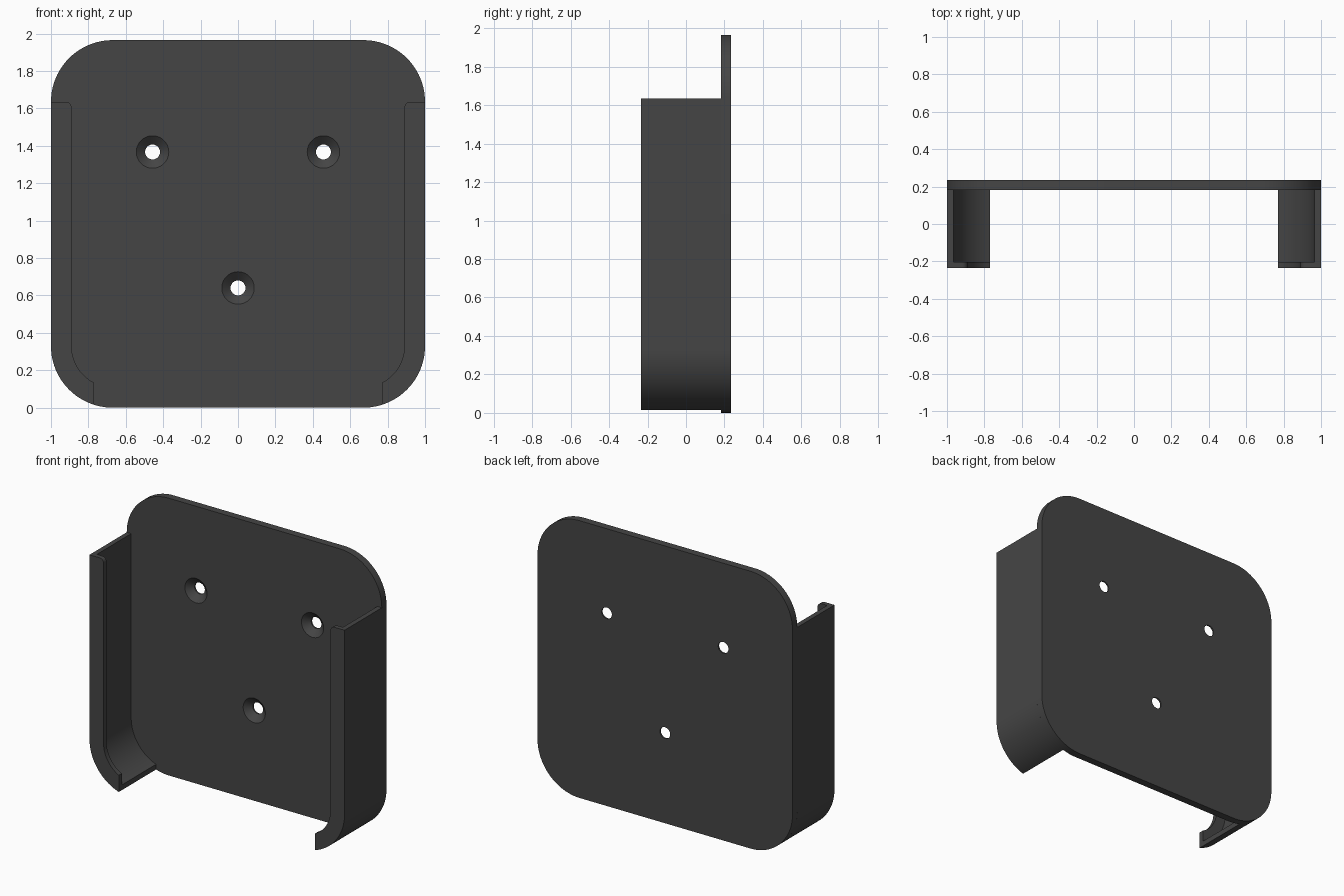
import bpy, bmesh
from math import pi, sin, cos, acos, radians

if "Cube" in bpy.data.objects:
    bpy.data.objects.remove(bpy.data.objects["Cube"])

H, R = 1.965, 0.33                   # plate height, corner radius
BACK, FACE, FRONT = 0.235, 0.182, -0.235
SEG = 24


def finish(name, bm):
    bmesh.ops.recalc_face_normals(bm, faces=bm.faces)
    me = bpy.data.meshes.new(name)
    bm.to_mesh(me)
    bm.free()
    ob = bpy.data.objects.new(name, me)
    bpy.context.collection.objects.link(ob)
    mat = bpy.data.materials.get("dark_plastic")
    me.materials.append(mat)
    return ob


def activate(ob):
    bpy.ops.object.select_all(action='DESELECT')
    ob.select_set(True)
    bpy.context.view_layer.objects.active = ob


def loft(bm, rings):
    """Skin closed rings of equal length and cap both ends."""
    vs = [[bm.verts.new(p) for p in ring] for ring in rings]
    n = len(vs[0])
    for a, b in zip(vs, vs[1:]):
        for i in range(n):
            j = (i + 1) % n
            bm.faces.new((a[i], a[j], b[j], b[i]))
    bm.faces.new(vs[0])
    bm.faces.new(vs[-1])


mat = bpy.data.materials.new("dark_plastic")
mat.diffuse_color = (0.06, 0.06, 0.06, 1)
mat.use_nodes = True
mat.node_tree.nodes["Principled BSDF"].inputs["Base Color"].default_value = mat.diffuse_color

# back plate: rounded square
outline = []
for k, (cx, cz) in enumerate([(1 - R, H - R), (R - 1, H - R), (R - 1, R), (1 - R, R)]):
    for i in range(SEG + 1):
        a = (k + i / SEG) * pi / 2
        outline.append((cx + R * cos(a), cz + R * sin(a)))
bm = bmesh.new()
loft(bm, [[(x, y, z) for x, z in outline] for y in (FACE, BACK)])
plate = finish("back_plate", bm)

# countersunk screw holes: lathed cutters
bm = bmesh.new()
for hx, hz in ((-0.457, 1.367), (0.457, 1.367), (0, 0.64)):
    loft(bm, [[(hx + r * cos(2 * pi * i / 48), y, hz + r * sin(2 * pi * i / 48))
               for i in range(48)]
              for r, y in ((0.098, FACE - 0.01), (0.04, FACE + 0.042), (0.04, BACK + 0.02))])
cutter = finish("screw_hole_cutter", bm)
cutter.hide_render = True
mod = plate.modifiers.new("holes", 'BOOLEAN')
mod.operation = 'DIFFERENCE'
mod.solver = 'EXACT'
mod.object = cutter
activate(plate)
bpy.ops.object.modifier_apply(modifier=mod.name)
bpy.data.objects.remove(cutter)
bpy.ops.object.shade_smooth_by_angle(angle=radians(30))

# side rail: L-shaped section swept down the side and round the lower corner
WALL, LIP, LIP_Y, END_X, TOP = 0.035, 0.11, -0.202, -0.77, H - R
ROUND = 0.03


def section(lip, place):
    prof = [(0, FACE), (0, FRONT), (lip, FRONT), (lip, LIP_Y), (WALL, LIP_Y), (WALL, FACE)]
    ring = []
    for d, y in prof:
        x, z = place(d)
        ring.append((x, y, z))
    return ring


def corner(t):
    def place(d):
        r = R - d
        end = 2 * pi - acos((END_X + 1 - R) / r)   # all offsets stop at END_X
        a = pi + t * (end - pi)
        return R - 1 + r * cos(a), R + r * sin(a)
    return place


rings = []
for i in range(9):                   # rounded top corner of the lip
    a = pi / 2 * i / 8
    z = TOP - ROUND * (1 - cos(a))
    rings.append(section(LIP - ROUND * (1 - sin(a)), lambda d, z=z: (d - 1, z)))
for i in range(SEG + 1):
    rings.append(section(LIP, corner(i / SEG)))
bm = bmesh.new()
loft(bm, rings)
rail = finish("side_rails", bm)
activate(rail)
bpy.ops.object.shade_smooth_by_angle(angle=radians(30))
rail.modifiers.new("mirror", 'MIRROR').use_clip = False
